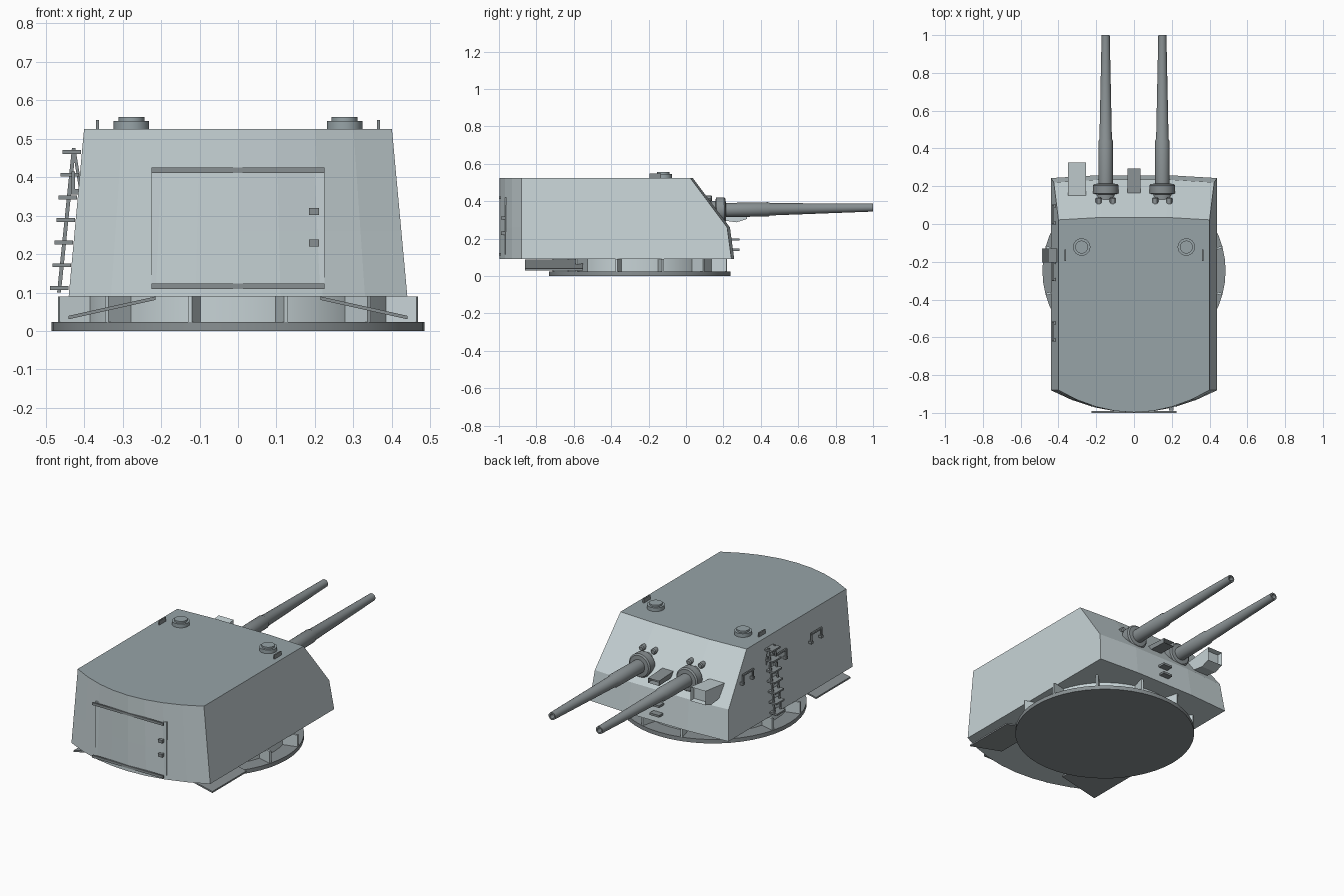
import bpy, bmesh
from math import sin, cos, pi, radians, atan2
from mathutils import Vector, Matrix

if "Cube" in bpy.data.objects:
    bpy.data.objects.remove(bpy.data.objects["Cube"])


def paint(name, rgb):
    m = bpy.data.materials.new(name)
    m.diffuse_color = (*rgb, 1)
    m.use_nodes = True
    m.node_tree.nodes["Principled BSDF"].inputs["Base Color"].default_value = m.diffuse_color
    return m


WALL = paint("wall_grey", (.57, .65, .67))
ROOF = paint("roof_grey", (.31, .37, .39))
DARK = paint("dark_grey", (.25, .28, .29))


def finish(bm, name, mat, smooth=False):
    bmesh.ops.recalc_face_normals(bm, faces=bm.faces)
    me = bpy.data.meshes.new(name)
    bm.to_mesh(me)
    bm.free()
    me.materials.append(mat)
    ob = bpy.data.objects.new(name, me)
    bpy.context.collection.objects.link(ob)
    if smooth:
        bpy.ops.object.select_all(action='DESELECT')
        ob.select_set(True)
        bpy.context.view_layer.objects.active = ob
        bpy.ops.object.shade_smooth_by_angle(angle=radians(30))
    return ob


def box(name, lo, hi, mat=DARK):
    bm = bmesh.new()
    bmesh.ops.create_cube(bm, size=1)
    for v in bm.verts:
        v.co = [a + (c + .5) * (b - a) for a, b, c in zip(lo, hi, v.co)]
    return finish(bm, name, mat)


def bar(name, a, b, w, d, mat=DARK):
    """Rectangular bar from a to b, w by d in section."""
    a, b = Vector(a), Vector(b)
    bm = bmesh.new()
    bmesh.ops.create_cube(bm, size=1)
    rot = (b - a).to_track_quat('Z', 'Y').to_matrix().to_4x4()
    size = Matrix.Diagonal((w, d, (b - a).length, 1))
    bm.transform(Matrix.Translation((a + b) / 2) @ rot @ size)
    return finish(bm, name, mat)


def lathe(name, profile, origin, tilt=0, steps=24, mat=DARK):
    """Revolve (radius, height) points about z, tilt about x, move to origin."""
    bm = bmesh.new()
    vs = [bm.verts.new((r, 0, z)) for r, z in profile]
    es = [bm.edges.new(p) for p in zip(vs, vs[1:])]
    bmesh.ops.spin(bm, geom=vs + es, axis=(0, 0, 1), cent=(0, 0, 0),
                   angle=2 * pi, steps=steps)
    bmesh.ops.remove_doubles(bm, verts=bm.verts, dist=1e-5)
    bm.transform(Matrix.Translation(origin) @ Matrix.Rotation(tilt, 4, 'X'))
    return finish(bm, name, mat, True)


def hood(name, profile, x0, x1, mat):
    """Extrude a (y, z) profile from x0 to x1 and hollow its outer end."""
    bm = bmesh.new()
    f = bm.faces.new([bm.verts.new((x0, y, z)) for y, z in profile])
    ext = bmesh.ops.extrude_face_region(bm, geom=[f])['geom']
    bmesh.ops.translate(bm, verts=[v for v in ext if isinstance(v, bmesh.types.BMVert)],
                        vec=(x1 - x0, 0, 0))
    bmesh.ops.recalc_face_normals(bm, faces=bm.faces)
    end = max(bm.faces, key=lambda q: q.calc_center_median().y)
    bmesh.ops.inset_region(bm, faces=[end], thickness=.005)
    bmesh.ops.translate(bm, verts=end.verts, vec=(0, -.03, 0))
    return finish(bm, name, mat)


# Armoured house: three stacked outlines with bowed rear and knuckled front
def outline(bm, z, hw, edge_y, mid_y):
    pts = [(hw, edge_y), (hw * .43, mid_y), (-hw * .43, mid_y), (-hw, edge_y)]
    pts += [(hw * t, -.997 + .117 * t * t) for t in [i / 4 - 1 for i in range(9)]]
    return [bm.verts.new((x, y, z)) for x, y in pts]


bm = bmesh.new()
rings = [outline(bm, .09, .44, .243, .258), outline(bm, .26, .4244, .22, .235),
         outline(bm, .525, .40, .022, .035)]
for lo, hi in zip(rings, rings[1:]):
    for i in range(len(lo)):
        j = (i + 1) % len(lo)
        bm.faces.new((lo[i], lo[j], hi[j], hi[i]))
bm.faces.new(rings[0])
bm.faces.new(rings[-1]).material_index = 1
finish(bm, "turret_house", WALL).data.materials.append(ROOF)

# Turntable: disc, drum and radial ribs
CY = -.247
lathe("base_disc", [(0, 0), (.485, 0), (.485, .023), (0, .023)], (0, CY, 0), steps=48)
lathe("base_drum", [(.40, .02), (.40, .092)], (0, CY, 0), steps=48, mat=WALL)
for k in range(12):
    a = radians(15 + 30 * k)
    d = Vector((sin(a), cos(a), 0))
    c = Vector((0, CY, .0565))
    bar("base_rib", c + d * .395, c + d * .482, .012, .067, WALL)

# Sloping plates under the rear corners
for s in (-1, 1):
    bm = bmesh.new()
    bmesh.ops.create_cube(bm, size=1)
    for v in bm.verts:
        t = v.co.x + .5
        v.co = (s * (.215 + .225 * t), -.705 + v.co.y * .31, .085 - .05 * t + v.co.z * .009)
    finish(bm, "rear_under_plate", DARK)

# Guns with collar, sleeve, tapered barrel and bore, plus knobs above
G0 = Vector((0, .12, .351))
tilt = -pi / 2 + atan2(.015, .88)
gun = [(0, 0), (.05, 0), (.05, .038), (.068, .042), (.068, .085), (.06, .092),
       (.038, .094), (.038, .32), (.033, .33), (.0215, .88), (.013, .88), (.013, .82), (0, .82)]
for s in (-1, 1):
    lathe("gun_barrel", gun, G0 + Vector((s * .15, 0, 0)), tilt)
    for o in (-.037, .037):
        lathe("plate_knob", [(0, -.02), (.016, -.02), (.016, .014), (.011, .02), (0, .02)],
              (s * .15 + o, .12, .415), -pi / 2, 12)

# Sight hoods on the sloped plate
hood("side_sight_hood", [(.15, .365), (.325, .385), (.325, .305), (.27, .287), (.20, .297)],
     -.35, -.255, WALL)
hood("centre_sight_hood", [(.15, .355), (.295, .347), (.295, .32), (.17, .325)], -.035, .035, DARK)

# Steps on the lower front
for z in (.14, .195):
    box("front_step", (-.03, .23, z - .006), (.03, .287, z + .006))

# Roof cupolas and fins
for s in (-1, 1):
    lathe("roof_cupola", [(.046, .52), (.046, .546), (.034, .546), (.034, .556), (0, .556)],
          (s * .277, -.122, 0), mat=ROOF)
    box("roof_fin", (s * .365 - .004, -.195, .52), (s * .365 + .004, -.135, .548))

# Rear door with rails and hinges
box("rear_door", (-.225, -.969, .115), (.225, -.93, .42), WALL)
for z in (.116, .418):
    box("door_rail", (-.225, -1, z - .007), (.225, -.99, z + .007))
for z in (.229, .31):
    box("door_hinge", (.184, -.988, z - .009), (.21, -.95, z + .009))


# Ladder on the left wall
def wall_x(z):
    return -.44 + .04 * (z - .09) / .435


for y in (-.195, -.14):
    bar("ladder_rail", (wall_x(.1) - .026, y, .1), (wall_x(.475) - .022, y, .475), .008, .01)
    bar("ladder_brace", (wall_x(.475) - .022, y, .475), (wall_x(.37) + .005, y, .37), .008, .008)
for k in range(7):
    z = .112 + .0588 * k
    x = wall_x(z)
    box("ladder_rung", (x - .05, -.205, z - .005), (x - .002, -.13, z + .005))

# Grab handles on the left wall
for y in (.05, -.25, -.57):
    x = wall_x(.41)
    bar("handle_bar", (x - .018, y - .05, .41), (x - .018, y + .05, .41), .009, .009)
    for e in (-.045, .045):
        bar("handle_leg", (x - .018, y + e, .412), (x - .018, y + e, .36), .009, .009)
        box("handle_foot", (x - .024, y + e - .008, .355), (x + .006, y + e + .008, .369))
